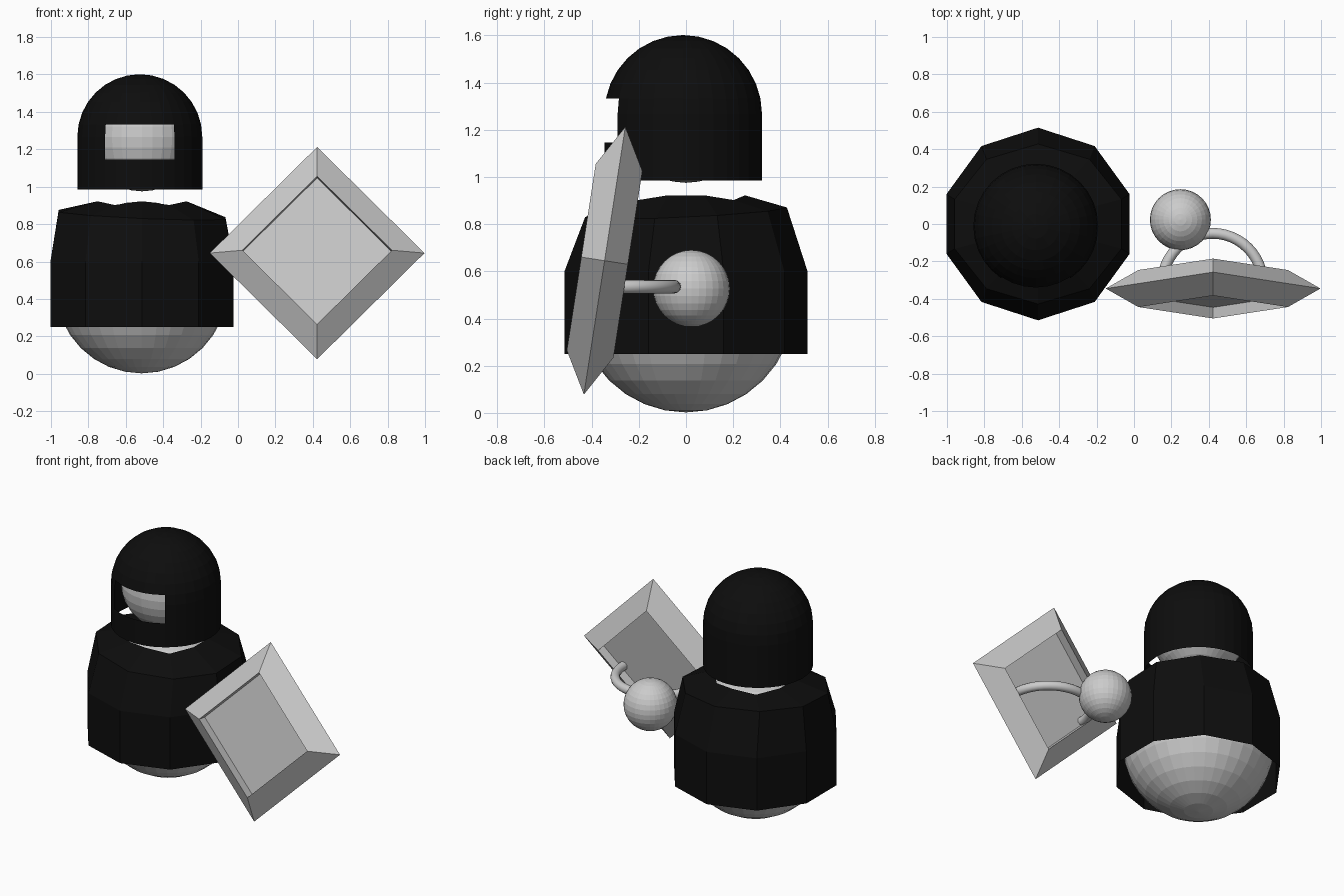
import bpy, bmesh
from math import sin, cos, pi, radians

if "Cube" in bpy.data.objects:
    bpy.data.objects.remove(bpy.data.objects["Cube"])


def material(name, v):
    m = bpy.data.materials.new(name)
    m.diffuse_color = (v, v, v, 1)
    m.use_nodes = True
    m.node_tree.nodes["Principled BSDF"].inputs["Base Color"].default_value = m.diffuse_color
    return m


GREY = material("light grey", 0.6)
BLACK = material("black", 0.004)


def add(name, bm, mat, loc):
    me = bpy.data.meshes.new(name)
    bm.to_mesh(me)
    bm.free()
    me.materials.append(mat)
    ob = bpy.data.objects.new(name, me)
    ob.location = loc
    bpy.context.collection.objects.link(ob)
    return ob


def ball(name, r, loc):
    bm = bmesh.new()
    bmesh.ops.create_uvsphere(bm, u_segments=32, v_segments=16, radius=r)
    return add(name, bm, GREY, loc)


def lathe(name, rings, n, mat, loc, low_cap=False, top_cap=False, skip=None):
    """Stack of n-sided rings (radius, z), bottom to top, first corner at -y."""
    bm = bmesh.new()
    rows = []
    for r, z in rings:
        angles = [-pi / 2 + 2 * pi * i / n for i in range(n)]
        rows.append([bm.verts.new((r * cos(a), r * sin(a), z)) for a in angles])
    for k in range(len(rows) - 1):
        lo, hi = rows[k], rows[k + 1]
        for i in range(n):
            if skip and skip(k, i):
                continue
            j = (i + 1) % n
            bm.faces.new((lo[i], lo[j], hi[j], hi[i]))
    if low_cap:
        bm.faces.new(rows[0][::-1])
    if top_cap:
        bm.faces.new(rows[-1])
    return add(name, bm, mat, loc)


# Round body, head and hand
ball("body", 0.46, (-0.515, 0, 0.462))
ball("head", 0.29, (-0.513, 0, 1.265))
ball("hand", 0.163, (0.248, 0.023, 0.527))

# Ten-sided breastplate, open at neck and bottom, with uneven shoulders
armor = lathe("breastplate", [(0.515, 0.25), (0.515, 0.6), (0.455, 0.85), (0.25, 0.922)],
              10, BLACK, (-0.513, 0, 0))
for v in armor.data.vertices:
    row, i = divmod(v.index, 10)
    if row == 2:
        v.co.z += 0.045 * (v.co.y - v.co.x)
        v.co.x *= 1.03
        v.co.y *= 0.94
    elif row == 3 and i in (1, 4, 6, 9):
        v.co.z -= 0.02

# Domed helmet with a six-face visor opening
R, ZC = 0.334, 1.267
dome = [(R * cos(radians(a)), ZC + R * sin(radians(a)))
        for a in [11.25 * k for k in range(8)] + [89.5]]
lathe("helmet", [(R, 0.985), (R, 1.145)] + dome, 32, BLACK, (-0.525, -0.012, 0),
      top_cap=True, skip=lambda k, i: k in (1, 2) and (i < 3 or i > 28))

# Bevelled diamond shield with a recess on both sides
shield = lathe("shield", [(0.4, -0.04), (0.4, -0.1), (0.574, 0), (0.4, 0.1), (0.4, 0.04)],
               4, GREY, (0.423, -0.345, 0.645), True, True)
shield.rotation_euler.x = radians(81.2)

# Half-ring handle behind the shield
cu = bpy.data.curves.new("handle", 'CURVE')
cu.dimensions = '3D'
cu.bevel_depth = 0.029
cu.bevel_resolution = 4
sp = cu.splines.new('POLY')
sp.points.add(24)
for k, p in enumerate(sp.points):
    a = pi * k / 24
    p.co = (0.268 * cos(a), 0.268 * sin(a), 0, 1)
cu.materials.append(GREY)
handle = bpy.data.objects.new("handle", cu)
handle.location = (0.42, -0.318, 0.535)
bpy.context.collection.objects.link(handle)
bpy.context.view_layer.objects.active = handle
handle.select_set(True)
bpy.ops.object.convert(target='MESH')
